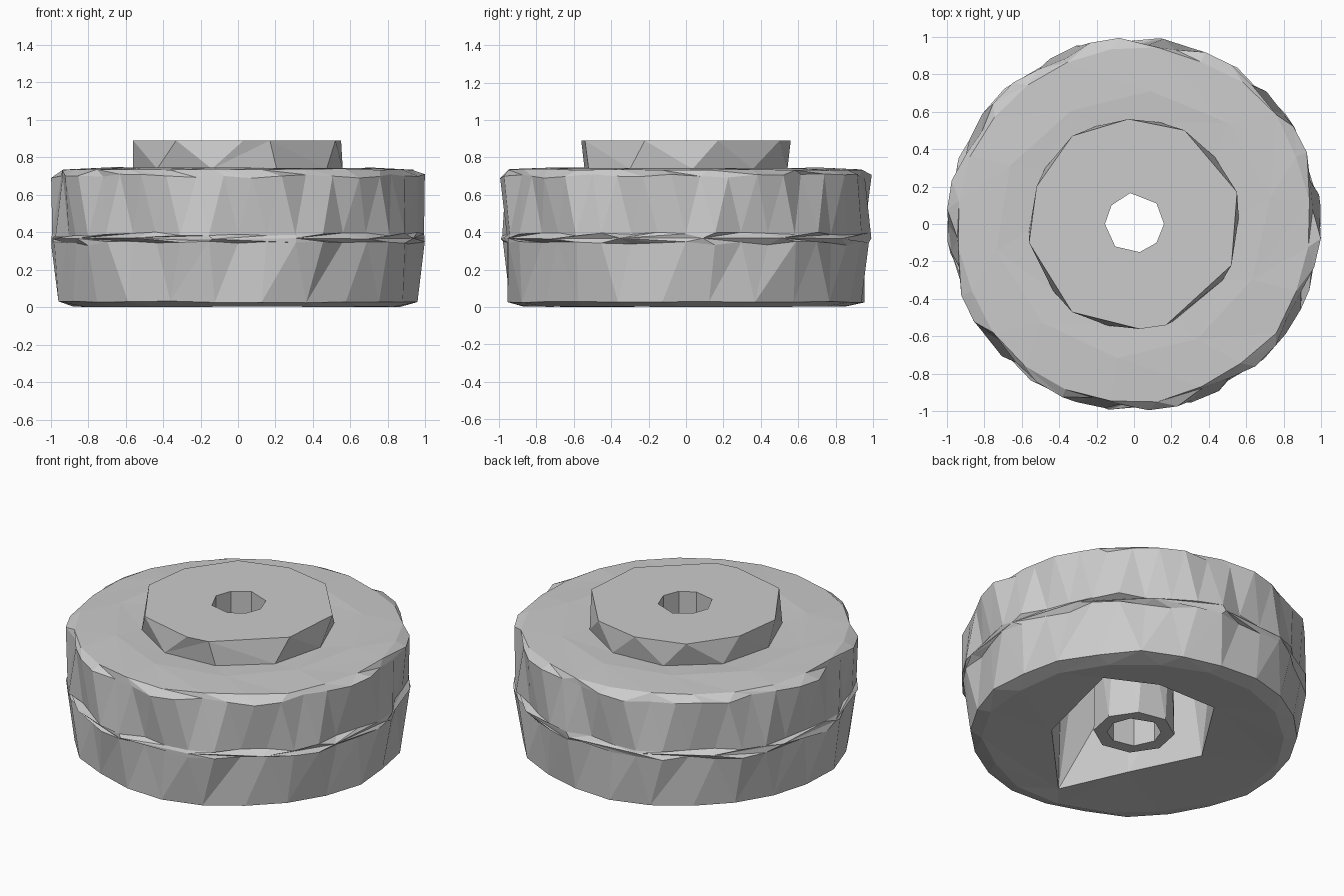
import bpy, bmesh, math, random

if "Cube" in bpy.data.objects:
    bpy.data.objects.remove(bpy.data.objects["Cube"])

random.seed(11)
TAU = 2 * math.pi


def ring(n, r, z, phase=0.0, jr=0.0, jz=0.0, step=None):
    """Loop of n points; step = list of radius offsets repeated round the loop."""
    pts = []
    for i in range(n):
        a = TAU * (i + phase) / n
        rr = r + random.uniform(-jr, jr) + (step[i % len(step)] if step else 0)
        rr = min(rr, 1.0)
        pts.append((rr * math.cos(a), rr * math.sin(a), z + random.uniform(-jz, jz)))
    return pts


def outline(xy, z):
    return [(x, y, z) for x, y in xy]


def angle(p):
    return math.atan2(p[1], p[0]) % TAU


def skin(name, loops):
    """Zip neighbouring loops together with flat triangles, matched by angle."""
    bm = bmesh.new()
    rings = []
    for pts in loops:
        pts = sorted(pts, key=angle)
        rings.append(([bm.verts.new(p) for p in pts], [angle(p) for p in pts]))
    for (va, aa), (vb, ab) in zip(rings, rings[1:]):
        n, m, i, j = len(va), len(vb), 0, 0
        ea, eb = aa + [aa[0] + TAU], ab + [ab[0] + TAU]
        while i < n or j < m:
            if j >= m or (i < n and ea[i + 1] <= eb[j + 1]):
                f = (va[i], va[(i + 1) % n], vb[j % m])
                i += 1
            else:
                f = (va[i % n], vb[(j + 1) % m], vb[j])
                j += 1
            bm.faces.new(f)
    bmesh.ops.recalc_face_normals(bm, faces=bm.faces)
    mesh = bpy.data.meshes.new(name)
    bm.to_mesh(mesh)
    bm.free()
    # the top faces must look up
    top = max(mesh.polygons, key=lambda p: p.center.z + abs(p.normal.z))
    if top.normal.z < 0:
        mesh.flip_normals()
    ob = bpy.data.objects.new(name, mesh)
    bpy.context.collection.objects.link(ob)
    return ob


# outlines of the raised hub, the bore and the opening underneath
hub = [(-.03, .56), (.27, .5), (.55, .17), (.52, -.22), (.17, -.54), (.03, -.56),
       (-.33, -.47), (-.56, -.1), (-.52, .2), (-.33, .47)]
bore = [(-.02, .165), (.12, .11), (.16, 0), (.12, -.1), (.03, -.15), (-.1, -.12),
        (-.155, 0), (-.12, .1)]
seen = [(-.12, .68), (-.47, .1), (-.49, -.58), (-.07, -.42), (.37, -.27), (.49, .28), (.2, .57)]
opening = [((v - u) * .707, (v + u) * .707) for u, v in seen]
recess = [(x * .88, y * .88) for x, y in hub]
hub_base = ring(10, .56, .738, .1)

# tyre: sidewalls plus two bands of tread lugs, staggered across the centre line
N = 40
lug = [.02, .02, -.025, -.01]
tyre = [
    outline(opening, .02),
    ring(18, .87, .003, 0, .015, .003),
    ring(24, .955, .028, .5, .012, .005),
    ring(N, .975, .34, 0, .01, .012, lug),
    ring(14, 1.0, .367, .2, 0, .004),
    ring(N, .975, .39, 2, .01, .012, lug[2:] + lug[:2]),
    ring(N, .975, .70, .5, .008, .012, lug[2:] + lug[:2]),
    ring(24, .945, .735, .5, .015, .004),
    ring(10, .72, .745, .3, .03, .003),
    hub_base,
]
skin("tyre", tyre)

# hub: raised disc, bore, bearing tube and the hollow underside
skin("hub", [
    hub_base,
    outline(hub, .89),
    outline(bore, .89),
    outline(bore, .04),
    ring(8, .235, .04, .25),
    ring(8, .235, .74, .5),
    outline(recess, .74),
    outline(opening, .02),
])
